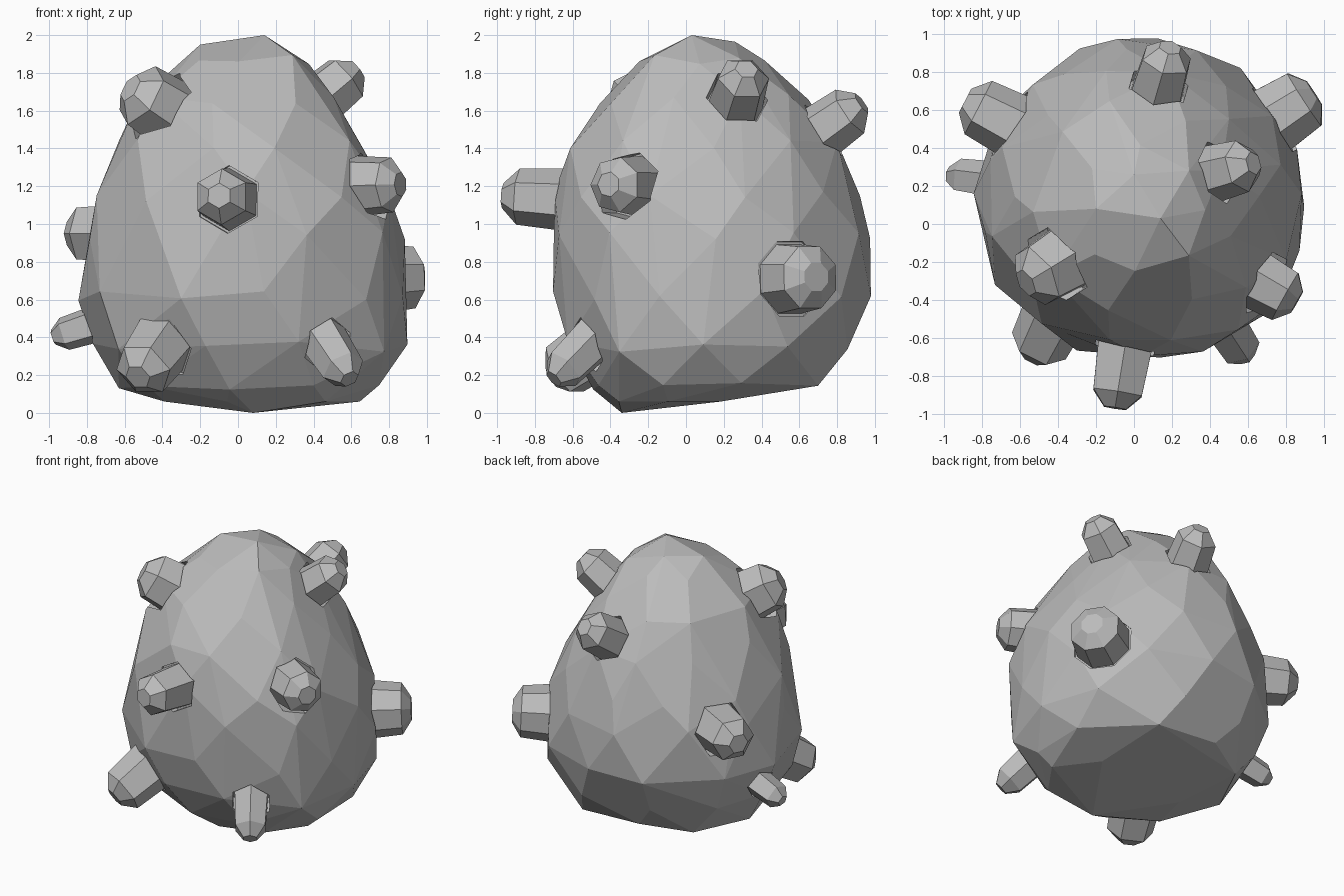
import bpy, bmesh, math, random
from mathutils import Vector

random.seed(7)
if "Cube" in bpy.data.objects:
    bpy.data.objects.remove(bpy.data.objects["Cube"], do_unlink=True)

stone = bpy.data.materials.new("grey stone")
stone.use_nodes = True
stone.diffuse_color = (0.5, 0.5, 0.5, 1)
stone.node_tree.nodes["Principled BSDF"].inputs["Base Color"].default_value = (0.5, 0.5, 0.5, 1)


def finish(bm, name):
    """Turn a bmesh into a flat shaded stone object."""
    bmesh.ops.recalc_face_normals(bm, faces=bm.faces)
    mesh = bpy.data.meshes.new(name)
    bm.to_mesh(mesh)
    bm.free()
    mesh.materials.append(stone)
    obj = bpy.data.objects.new(name, mesh)
    bpy.context.scene.collection.objects.link(obj)
    return obj


def spike(name, base, tip, radius, sides, twist, profile):
    """Faceted spike: profile lists (distance along axis, radius factor)."""
    base, tip = Vector(base), Vector(tip)
    axis = tip - base
    length = axis.length
    turn = axis.to_track_quat("Z", "Y")
    bm = bmesh.new()
    rings = []
    for along, factor in profile:
        ring = []
        for i in range(sides):
            a = math.tau * (i + twist) / sides
            p = Vector((math.cos(a) * radius * factor, math.sin(a) * radius * factor, along * length))
            ring.append(bm.verts.new(base + turn @ p))
        rings.append(ring)
    for low, high in zip(rings, rings[1:]):
        for i in range(sides):
            j = (i + 1) % sides
            bm.faces.new((low[i], low[j], high[j], high[i]))
    bm.faces.new(rings[0][::-1])
    bm.faces.new(rings[-1])
    return finish(bm, name)


def corner_growth(a, z):
    """Fuller front corners, back corners flatter towards the top."""
    right = math.cos(a) < 0
    if math.sin(a) < 0:
        amount = 0.04 if right else 0.07
    elif z > 0.8:
        amount = -0.02 if right else -0.05
    else:
        amount = 0 if right else 0.02
    return amount * abs(math.sin(2 * a))


# Egg shaped boulder: height, x and y limits of each level, corner count
levels = [
    (0.06, -0.40, 0.64, -0.40, 0.24, 7),
    (0.15, -0.62, 0.76, -0.49, 0.74, 9),
    (0.35, -0.76, 0.88, -0.62, 0.86, 10),
    (0.62, -0.83, 0.88, -0.69, 0.98, 11),
    (0.95, -0.78, 0.88, -0.69, 0.98, 11),
    (1.15, -0.74, 0.81, -0.68, 0.92, 10),
    (1.42, -0.62, 0.66, -0.61, 0.83, 10),
    (1.66, -0.52, 0.50, -0.46, 0.66, 9),
    (1.87, -0.30, 0.37, -0.24, 0.41, 8),
]
bm = bmesh.new()
for k, (z, x0, x1, y0, y1, count) in enumerate(levels):
    for i in range(count):
        a = math.tau * (i + 0.5 * (k % 2) + random.uniform(-0.15, 0.15)) / count
        grow = random.uniform(1.0, 1.02) + corner_growth(a, z)
        x = (x0 + x1) / 2 + math.cos(a) * grow * (x1 - x0) / 2
        y = (y0 + y1) / 2 + math.sin(a) * grow * (y1 - y0) / 2
        wobble = random.uniform(-0.03, 0.03) if k else 0
        bm.verts.new((x, y, z + wobble))
for peak in [(0.08, -0.34, 0), (0.14, 0.03, 2), (-0.2, 0.08, 1.95), (0, 0.26, 1.965)]:
    bm.verts.new(peak)
bmesh.ops.convex_hull(bm, input=bm.verts)
loose = [v for v in bm.verts if not v.link_faces]
bmesh.ops.delete(bm, geom=loose, context="VERTS")
bmesh.ops.dissolve_limit(bm, angle_limit=math.radians(5), verts=bm.verts, edges=bm.edges)
boulder = finish(bm, "boulder")

# Crystals: name, surface point, tip, radius, sides, twist
crystals = [
    ("front_crystal", (-0.05, -0.66, 1.13), (-0.1, -0.97, 1.15), 0.16, 6, 0.5),
    ("upper_right_crystal", (-0.34, -0.17, 1.57), (-0.57, -0.31, 1.72), 0.19, 6, 0.5),
    ("upper_left_crystal", (0.40, 0.26, 1.63), (0.63, 0.32, 1.82), 0.15, 6, 0),
    ("upper_back_crystal", (0.12, 0.69, 1.47), (0.19, 0.93, 1.64), 0.15, 6, 0.5),
    ("lower_left_crystal", (0.75, 0.56, 0.71), (0.95, 0.69, 0.72), 0.19, 8, 0.5),
    ("left_front_crystal", (0.63, -0.28, 1.2), (0.86, -0.41, 1.21), 0.16, 7, 0.5),
    ("right_back_crystal", (-0.62, 0.51, 0.95), (-0.89, 0.65, 0.95), 0.17, 6, 0),
    ("right_side_crystal", (-0.76, 0.23, 0.47), (-0.98, 0.26, 0.40), 0.10, 5, 0.5),
    ("low_front_right_crystal", (-0.42, -0.48, 0.34), (-0.53, -0.70, 0.19), 0.17, 6, 0),
    ("low_front_left_crystal", (0.46, -0.50, 0.38), (0.59, -0.70, 0.18), 0.125, 6, 0.5),
]
body = [(-0.6, 1.1), (0.74, 0.93), (1, 0.42)]
pit = [(-0.1, 1.12), (0.7, 1.17)]
for name, base, tip, radius, sides, twist in crystals:
    spike(name, base, tip, radius, sides, twist, body)
    # Shallow socket around the crystal
    cutter = spike(name + "_socket_cutter", base, tip, radius, sides, twist, pit)
    cutter.hide_render = True
    cutter.hide_viewport = True
    cut = boulder.modifiers.new(name + "_socket", "BOOLEAN")
    cut.operation = "DIFFERENCE"
    cut.solver = "EXACT"
    cut.object = cutter
